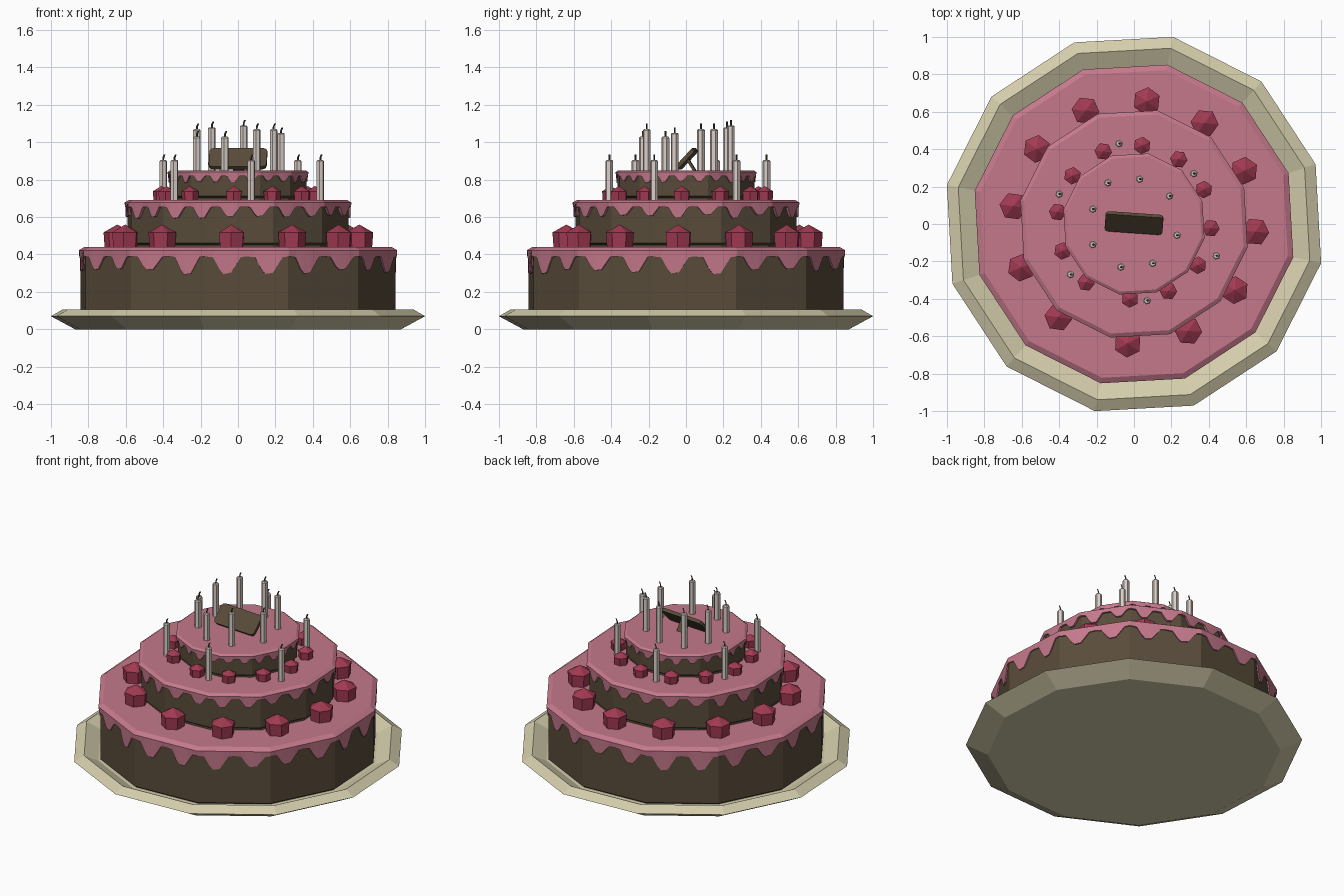
import bpy, bmesh, math, random
from mathutils import Matrix, Vector

random.seed(4)
SIDES = 12
TURN = math.radians(18.2)

if "Cube" in bpy.data.objects:
    bpy.data.objects.remove(bpy.data.objects["Cube"], do_unlink=True)


def material(name, rgb):
    mat = bpy.data.materials.new(name)
    mat.use_nodes = True
    mat.diffuse_color = (*rgb, 1)
    bsdf = next(n for n in mat.node_tree.nodes if n.type == 'BSDF_PRINCIPLED')
    bsdf.inputs["Base Color"].default_value = (*rgb, 1)
    return mat


BROWN = material("chocolate brown", (0.10, 0.072, 0.042))
PINK = material("pink icing", (0.56, 0.19, 0.26))
CREAM = material("cream plate", (0.66, 0.61, 0.41))
RED = material("berry red", (0.36, 0.042, 0.085))
WAX = material("candle wax", (0.70, 0.62, 0.57))
WICK = material("wick grey", (0.10, 0.09, 0.08))


def finish(name, bm, mat):
    bmesh.ops.remove_doubles(bm, verts=bm.verts, dist=0.0005)
    bmesh.ops.recalc_face_normals(bm, faces=bm.faces)
    mesh = bpy.data.meshes.new(name)
    bm.to_mesh(mesh)
    bm.free()
    mesh.materials.append(mat)
    obj = bpy.data.objects.new(name, mesh)
    bpy.context.collection.objects.link(obj)
    return obj


def skin(bm, rings, cap_start=True, cap_end=True):
    """Join equal rings of points with quads and cap the ends."""
    loops = [[bm.verts.new(p) for p in ring] for ring in rings]
    n = len(loops[0])
    for a, b in zip(loops, loops[1:]):
        for i in range(n):
            j = (i + 1) % n
            bm.faces.new((a[i], a[j], b[j], b[i]))
    if cap_start:
        bm.faces.new(loops[0][::-1])
    if cap_end:
        bm.faces.new(loops[-1])


def ring(radius, z, sides=SIDES, turn=TURN, centre=(0, 0)):
    return [Vector((centre[0] + radius * math.cos(turn + math.tau * i / sides),
                    centre[1] + radius * math.sin(turn + math.tau * i / sides), z))
            for i in range(sides)]


def turned(name, profile, mat, **kw):
    bm = bmesh.new()
    skin(bm, [ring(r, z, **kw) for r, z in profile])
    return finish(name, bm, mat)


# Shape of one drip: position along it, share of full depth
DRIP = [(0, 0), (0.2, 0.06), (0.34, 0.7), (0.44, 1), (0.62, 0.95), (0.74, 0.5), (0.86, 0.05)]


def icing(name, radius, body, top, bevel, trough, low):
    """Bevelled sheet of icing with two drips on each side."""
    corners = ring(1, 0)
    spots = []
    for i in range(SIDES):
        a, b = corners[i], corners[(i + 1) % SIDES]
        for half in range(2):
            depth = random.uniform(0.65, 1)
            for t, share in DRIP:
                z = trough + (low - trough) * share * depth
                spots.append((a.lerp(b, (half + t) / 2), z))

    def level(r, z=None):
        return [Vector((p.x * r, p.y * r, z if z is not None else pz)) for p, pz in spots]

    bm = bmesh.new()
    skin(bm, [level(body - 0.005), level(radius - 0.003), level(radius, top - bevel * 0.6),
              level(radius - bevel, top)], cap_start=False)
    return finish(name, bm, PINK)


# Plate with a raised rim
turned("plate", [(0.89, 0), (1.022, 0.07), (0.96, 0.105), (0.87, 0.06)], CREAM)

# Cake tiers and their icing
TIERS = [("bottom", 0.859, 0.87, 0.05, 0.44, 0.03, 0.39, 0.29),
         ("middle", 0.603, 0.62, 0.44, 0.69, 0.022, 0.655, 0.59),
         ("top", 0.373, 0.385, 0.69, 0.85, 0.016, 0.82, 0.78)]
for name, body, outer, base, top, bevel, trough, low in TIERS:
    turned(name + "_cake", [(body - 0.015, base), (body - 0.015, base + 0.012),
                            (body, base + 0.022), (body, top - bevel)], BROWN)
    icing(name + "_icing", outer, body, top, bevel, trough, low)


# Berries: faceted prisms with pointed tops, set around the tiers
def berries(name, distance, radius, base, shoulder, peak):
    bm = bmesh.new()
    for i in range(12):
        angle = math.radians(267 + 29.5 * i)
        centre = (distance * math.cos(angle), distance * math.sin(angle) + 0.01)
        skin(bm, [ring(r, z, 6, angle, centre) for r, z in
                  ((radius * 0.92, base - 0.005), (radius, shoulder), (0.001, peak))])
    # close the pointed tops
    bmesh.ops.remove_doubles(bm, verts=bm.verts, dist=0.003)
    return finish(name, bm, RED)


berries("large_berries", 0.65, 0.075, 0.44, 0.518, 0.56)
berries("small_berries", 0.412, 0.047, 0.69, 0.738, 0.766)


# Candles with bent wicks
def candle(name, x, y, base, tip):
    top = tip - 0.03
    turned(name, [(0.021, base - 0.005), (0.021, top - 0.006), (0.015, top)],
           WAX, sides=6, centre=(x, y))
    bm = bmesh.new()
    skin(bm, [ring(0.005, z, 4, 0, (x + lean, y)) for lean, z in
              ((0, top - 0.003), (0.001, top + 0.015), (0.008, tip))])
    finish(name + "_wick", bm, WICK)


UPPER = [(0.03, 0.24, 1.12), (0.19, 0.15, 1.10), (0.23, -0.06, 1.08), (0.10, -0.21, 1.10),
         (-0.07, -0.23, 1.06), (-0.22, -0.11, 1.06), (-0.22, 0.08, 1.10), (-0.14, 0.22, 1.11)]
LOWER = [(-0.08, 0.43), (0.32, 0.27), (0.44, -0.17), (0.07, -0.41), (-0.34, -0.27), (-0.40, 0.16)]
for i, (x, y, tip) in enumerate(UPPER):
    candle(f"upper_candle_{i + 1}", x, y, 0.85, tip)
for i, (x, y) in enumerate(LOWER):
    candle(f"lower_candle_{i + 1}", x, y, 0.69, 0.935)


# Chocolate plaque leaning back on a strut
def slab(name, size, centre, tilt, round_corners=0):
    bm = bmesh.new()
    bmesh.ops.create_cube(bm, size=1, matrix=Matrix.Diagonal((*size, 1)))
    if round_corners:
        edges = [e for e in bm.edges
                 if abs((e.verts[0].co - e.verts[1].co).normalized().y) > 0.9]
        bmesh.ops.bevel(bm, geom=edges, offset=round_corners, segments=2,
                        affect='EDGES', profile=0.5)
    bm.transform(Matrix.Rotation(math.radians(-4), 4, 'Z') @ Matrix.Translation(centre)
                 @ Matrix.Rotation(math.radians(tilt), 4, 'X'))
    return finish(name, bm, BROWN)


slab("plaque", (0.31, 0.022, 0.135), (0, 0.005, 0.912), -43, 0.022)
slab("plaque_strut", (0.06, 0.014, 0.075), (0, 0.03, 0.875), 32)
